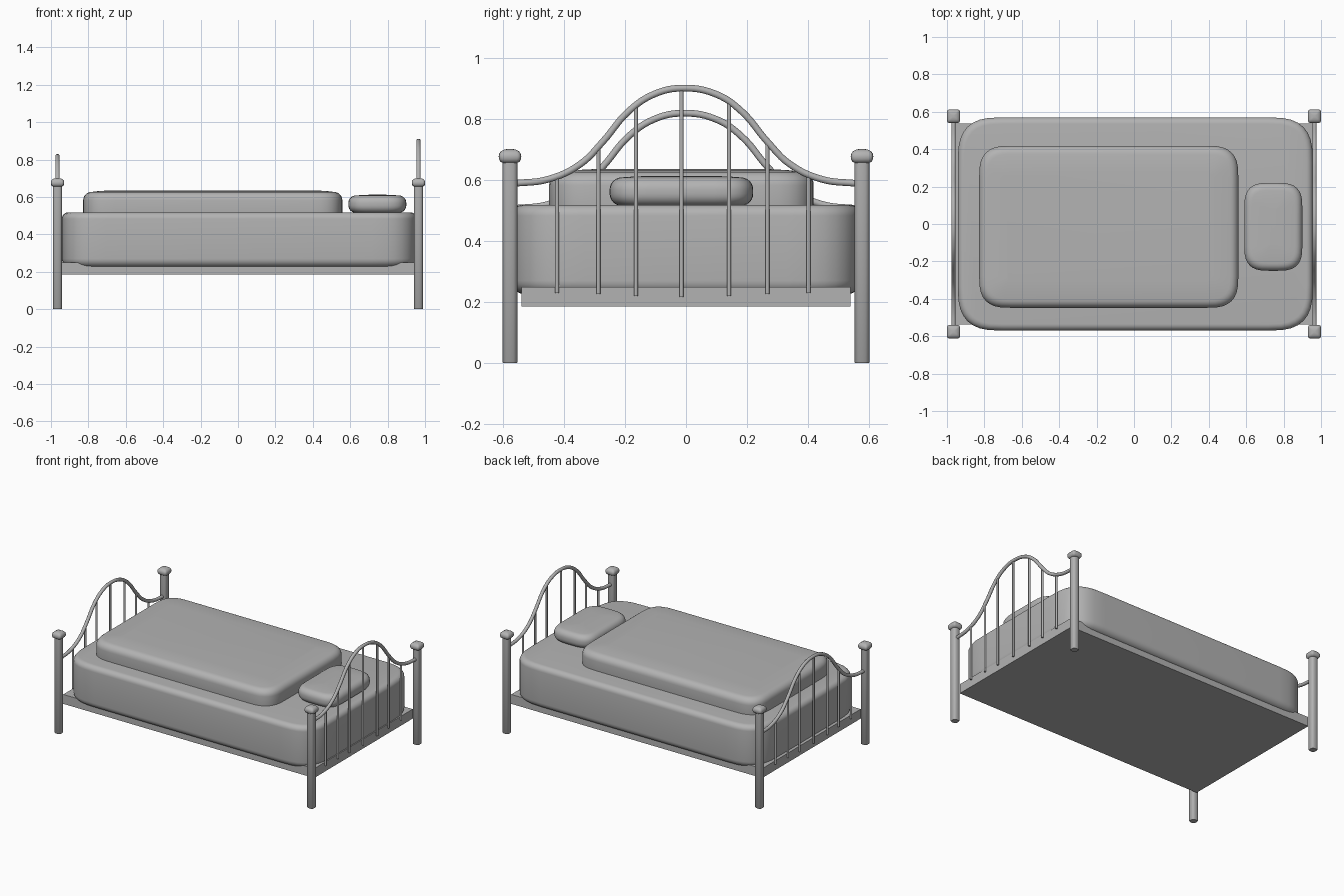
import bpy, bmesh, math

if "Cube" in bpy.data.objects:
    bpy.data.objects.remove(bpy.data.objects["Cube"])

# dark grey used on every part
grey = bpy.data.materials.new("dark_grey")
grey.diffuse_color = (0.45, 0.45, 0.45, 1)
grey.use_nodes = True
grey.node_tree.nodes["Principled BSDF"].inputs["Base Color"].default_value = grey.diffuse_color


def soft_block(name, cx, cy, hx, hy, r, layers, n=2.5, steps=8):
    """Stack of rounded-rectangle rings; layers are (inset, z)."""
    bm = bmesh.new()
    rings = []
    for inset, z in layers:
        rr = max(r - inset, 0.004)
        ax, ay = hx - inset - rr, hy - inset - rr
        ring = []
        for q in range(4):
            sx, sy = [(1, 1), (-1, 1), (-1, -1), (1, -1)][q]
            for k in range(steps + 1):
                t = (q + k / steps) * math.pi / 2
                c, s = abs(math.cos(t)) ** (2 / n), abs(math.sin(t)) ** (2 / n)
                ring.append(bm.verts.new((cx + sx * (ax + rr * c), cy + sy * (ay + rr * s), z)))
        rings.append(ring)
    m = len(rings[0])
    for a, b in zip(rings, rings[1:]):
        for i in range(m):
            j = (i + 1) % m
            bm.faces.new((a[i], a[j], b[j], b[i]))
    bm.faces.new(rings[0][::-1])
    bm.faces.new(rings[-1])
    bmesh.ops.remove_doubles(bm, verts=bm.verts, dist=1e-5)
    bmesh.ops.recalc_face_normals(bm, faces=bm.faces)
    return finish(name, bm)


def finish(name, bm):
    me = bpy.data.meshes.new(name)
    bm.to_mesh(me)
    bm.free()
    ob = bpy.data.objects.new(name, me)
    bpy.context.collection.objects.link(ob)
    smooth(ob)
    return ob


def smooth(ob):
    ob.data.materials.clear()
    ob.data.materials.append(grey)
    bpy.ops.object.select_all(action='DESELECT')
    ob.select_set(True)
    bpy.context.view_layer.objects.active = ob
    bpy.ops.object.shade_smooth_by_angle(angle=math.radians(40))


def arc_layers(z0, z1, rb, rt, crown=0.0, k=6):
    """Vertical profile with rounded bottom (rb) and top (rt) edges."""
    q = [i / k * math.pi / 2 for i in range(k + 1)]
    low = [(rb * (1 - math.sin(a)), z0 + rb * (1 - math.cos(a))) for a in q]
    top = z1 - crown
    high = [(rt * (1 - math.cos(a)), top - rt * (1 - math.sin(a))) for a in q]
    tail = [(rt + 0.04, z1 - crown * 0.4), (rt + 0.1, z1)] if crown else []
    return low + high + tail


def tube(name, pts, radius):
    cu = bpy.data.curves.new(name, 'CURVE')
    cu.dimensions = '3D'
    cu.bevel_depth = radius
    cu.bevel_resolution = 3
    cu.use_fill_caps = True
    cu.resolution_u = 6
    sp = cu.splines.new('BEZIER')
    sp.bezier_points.add(len(pts) - 1)
    for bp, p in zip(sp.bezier_points, pts):
        bp.co = p
        bp.handle_left_type = bp.handle_right_type = 'AUTO'
    ob = bpy.data.objects.new(name, cu)
    bpy.context.collection.objects.link(ob)
    bpy.ops.object.select_all(action='DESELECT')
    ob.select_set(True)
    bpy.context.view_layer.objects.active = ob
    bpy.ops.object.convert(target='MESH')
    smooth(bpy.context.object)


# base slab
bm = bmesh.new()
bmesh.ops.create_cube(bm, size=1)
for v in bm.verts:
    v.co = (v.co.x * 1.916, v.co.y * 1.076, 0.2175 + v.co.z * 0.065)
finish("base_slab", bm)

# bedding
soft_block("mattress", 0.007, 0, 0.949, 0.57, 0.24, arc_layers(0.225, 0.518, 0.045, 0.035), n=2.9)
soft_block("duvet", -0.135, -0.015, 0.693, 0.433, 0.17, arc_layers(0.50, 0.635, 0.01, 0.045, 0.008), n=2.9)
soft_block("pillow", 0.745, -0.015, 0.155, 0.235, 0.13, arc_layers(0.515, 0.613, 0.04, 0.04, 0.005), n=2.8)

# corner posts with knobs
for sx in (-1, 1):
    for sy in (-1, 1):
        px, py = sx * 0.965, sy * 0.576
        soft_block("corner_post", px, py, 0.025, 0.025, 0.025,
                   [(0.003, 0), (0, 0.004), (0, 0.67)], n=2.8, steps=5)
        soft_block("post_knob", px, py, 0.036, 0.037, 0.036,
                   [(0.014, 0.655), (0.005, 0.66), (0.001, 0.668), (0, 0.677), (0.002, 0.686),
                    (0.008, 0.694), (0.018, 0.699), (0.03, 0.701)], n=5, steps=5)

# arched end rails and their upright bars
half = [(0.565, 0.588), (0.45, 0.602), (0.345, 0.652), (0.273, 0.724),
        (0.187, 0.825), (0.105, 0.88)]
yc = -0.012
arch = [(-y, z) for y, z in half] + [(yc, 0.9)] + [(y + yc * 0.5, z) for y, z in reversed(half)]


def arch_z(y):
    for (y0, z0), (y1, z1) in zip(arch, arch[1:]):
        if y0 <= y <= y1:
            return z0 + (z1 - z0) * (y - y0) / (y1 - y0)


bars = [(-0.422, 0.23), (-0.287, 0.226), (-0.164, 0.22), (-0.015, 0.216),
        (0.141, 0.22), (0.266, 0.226), (0.401, 0.23)]
for name, x, drop in (("headboard", 0.965, 0), ("footboard", -0.965, 0.082)):
    tube(name + "_arch", [(x, y, z - drop) for y, z in arch], 0.0115)
    for y, z in bars:
        tube(name + "_bar", [(x, y, z), (x, y, arch_z(y) - drop)], 0.007)
